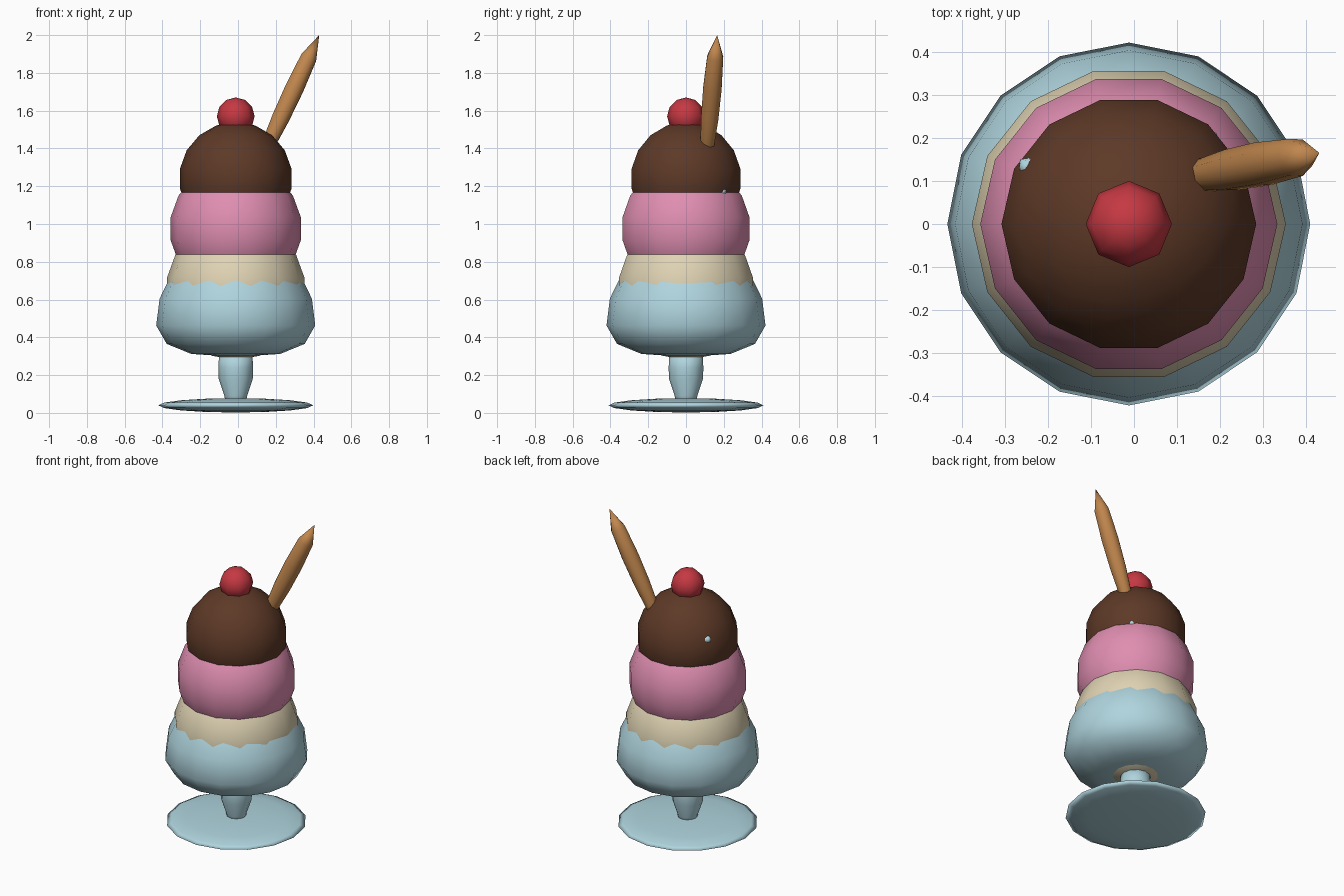
import bpy, bmesh, math
from mathutils import Vector

if "Cube" in bpy.data.objects:
    bpy.data.objects.remove(bpy.data.objects["Cube"])

CX = -0.012  # sundae axis


def material(name, rgb):
    m = bpy.data.materials.new(name)
    m.diffuse_color = (*rgb, 1)
    m.use_nodes = True
    m.node_tree.nodes["Principled BSDF"].inputs["Base Color"].default_value = m.diffuse_color
    return m


glass = material("pale_blue", (0.43, 0.66, 0.73))
cream = material("vanilla", (0.74, 0.65, 0.45))
pink = material("pink", (0.74, 0.27, 0.44))
brown = material("chocolate", (0.11, 0.041, 0.02))
red = material("cherry_red", (0.56, 0.04, 0.055))
tan = material("wafer_tan", (0.53, 0.24, 0.075))


def lathe(name, profile, sides, mat, loc=(CX, 0, 0), axis=(0, 0, 1)):
    """Revolve (radius, height) points; zero radius makes a pole."""
    bm = bmesh.new()
    rings = []
    for r, z in profile:
        n = sides if r > 0 else 1
        rings.append([bm.verts.new((r * math.cos(2 * math.pi * i / sides),
                                    r * math.sin(2 * math.pi * i / sides), z)) for i in range(n)])
    for a, b in zip(rings, rings[1:]):
        for i in range(sides):
            j = (i + 1) % sides
            quad = [a[i % len(a)], a[j % len(a)], b[j % len(b)], b[i % len(b)]]
            bm.faces.new(list(dict.fromkeys(quad)))
    bmesh.ops.recalc_face_normals(bm, faces=bm.faces)
    for f in bm.faces:
        f.smooth = True
    me = bpy.data.meshes.new(name)
    bm.to_mesh(me)
    bm.free()
    me.materials.append(mat)
    ob = bpy.data.objects.new(name, me)
    bpy.context.collection.objects.link(ob)
    ob.location = loc
    ob.rotation_mode = 'QUATERNION'
    ob.rotation_quaternion = Vector((0, 0, 1)).rotation_difference(Vector(axis))
    return ob


def ball(name, r, z, rings, sides, mat, height=None):
    """Low-poly ball, optionally squashed to a half height."""
    h = height or r
    pts = []
    for k in range(rings + 1):
        a = math.pi * (k / rings - 0.5)
        pts.append((r * math.cos(a) if 0 < k < rings else 0, z + h * math.sin(a)))
    return lathe(name, pts, sides, mat)


# Glass: foot, stem, bowl
ball("foot", 0.41, 0.04, 8, 16, glass, 0.038)
lathe("stem", [(0, 0.04), (0.055, 0.06), (0.06, 0.09), (0.09, 0.18), (0.092, 0.24),
               (0.088, 0.31), (0, 0.31)], 12, glass)
lathe("bowl", [(0, 0.303), (0.1, 0.303), (0.235, 0.312), (0.365, 0.365), (0.421, 0.463),
               (0.403, 0.605), (0.362, 0.69), (0.34, 0.73)], 16, glass)

# Three scoops and the cherry
ball("vanilla_scoop", 0.37, 0.65, 9, 14, cream)
ball("strawberry_scoop", 0.35, 0.975, 9, 14, pink)
ball("chocolate_scoop", 0.30, 1.24, 9, 14, brown)
ball("cherry", 0.10, 1.57, 6, 8, red)

# Wafer stick leaning out of the top scoop
tip, low = Vector((0.43, 0.165, 2.0)), Vector((0.16, 0.113, 1.42))
lathe("wafer_stick", [(0, 0), (0.046, 0.13), (0.053, 0.31), (0.05, 0.48), (0.04, 0.63),
                      (0.02, 0.74), (0, 0.76)], 8, tan, tip, low - tip)

# Thin glass rod buried in the chocolate, only its ends showing
a, b = Vector((-0.265, 0.13, 1.335)), Vector((0.195, 0.195, 1.165))
d = (b - a).length
lathe("buried_rod", [(0, 0), (0.02, 0.006), (0.02, d - 0.006), (0, d)], 8, glass, a, b - a)
